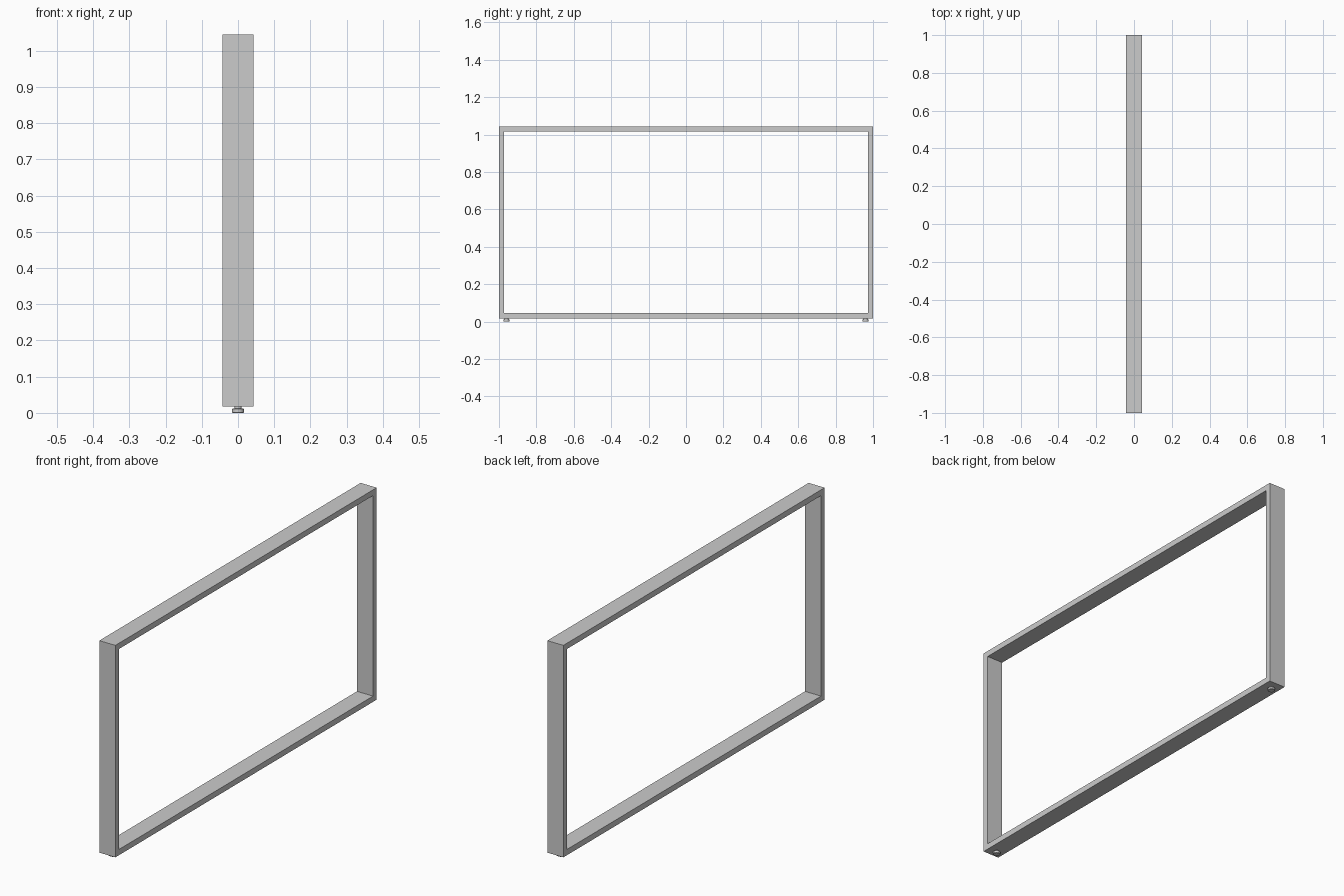
import bpy, bmesh, math

if "Cube" in bpy.data.objects:
    bpy.data.objects.remove(bpy.data.objects["Cube"])

HALF_W, HALF_L, Z0, Z1, T = 0.043, 1.0, 0.017, 1.044, 0.028


def make_object(name, bm):
    bmesh.ops.recalc_face_normals(bm, faces=bm.faces)
    mesh = bpy.data.meshes.new(name)
    bm.to_mesh(mesh)
    bm.free()
    obj = bpy.data.objects.new(name, mesh)
    bpy.context.collection.objects.link(obj)
    return obj


# Rectangular frame: mitred ring in the YZ plane, extruded along x
def rectangle(bm, inset):
    y, low, high = HALF_L - inset, Z0 + inset, Z1 - inset
    return [bm.verts.new((-HALF_W, a, b))
            for a, b in ((-y, low), (y, low), (y, high), (-y, high))]


bm = bmesh.new()
outer, inner = rectangle(bm, 0), rectangle(bm, T)
ring = []
for i in range(4):
    j = (i + 1) % 4
    ring.append(bm.faces.new((outer[i], outer[j], inner[j], inner[i])))
result = bmesh.ops.extrude_face_region(bm, geom=ring, use_keep_orig=True)
moved = [g for g in result["geom"] if isinstance(g, bmesh.types.BMVert)]
bmesh.ops.translate(bm, verts=moved, vec=(2 * HALF_W, 0, 0))
make_object("frame", bm)


# Levelling feet: round pad with a bevelled rim and a narrower neck
def foot(name, y):
    profile = [(0.015, 0), (0.0165, 0.0015), (0.0165, 0.0105),
               (0.015, 0.012), (0.010, 0.012), (0.010, Z0)]
    n = 24
    bm = bmesh.new()
    rings = [[bm.verts.new((r * math.cos(math.tau * k / n),
                            y + r * math.sin(math.tau * k / n), z))
              for k in range(n)] for r, z in profile]
    for a, b in zip(rings, rings[1:]):
        for k in range(n):
            m = (k + 1) % n
            bm.faces.new((a[k], a[m], b[m], b[k]))
    bm.faces.new(rings[0])
    bm.faces.new(rings[-1])
    obj = make_object(name, bm)
    bpy.ops.object.select_all(action='DESELECT')
    obj.select_set(True)
    bpy.context.view_layer.objects.active = obj
    bpy.ops.object.shade_smooth_by_angle(angle=math.radians(30))


foot("front_foot", -0.96)
foot("back_foot", 0.96)
